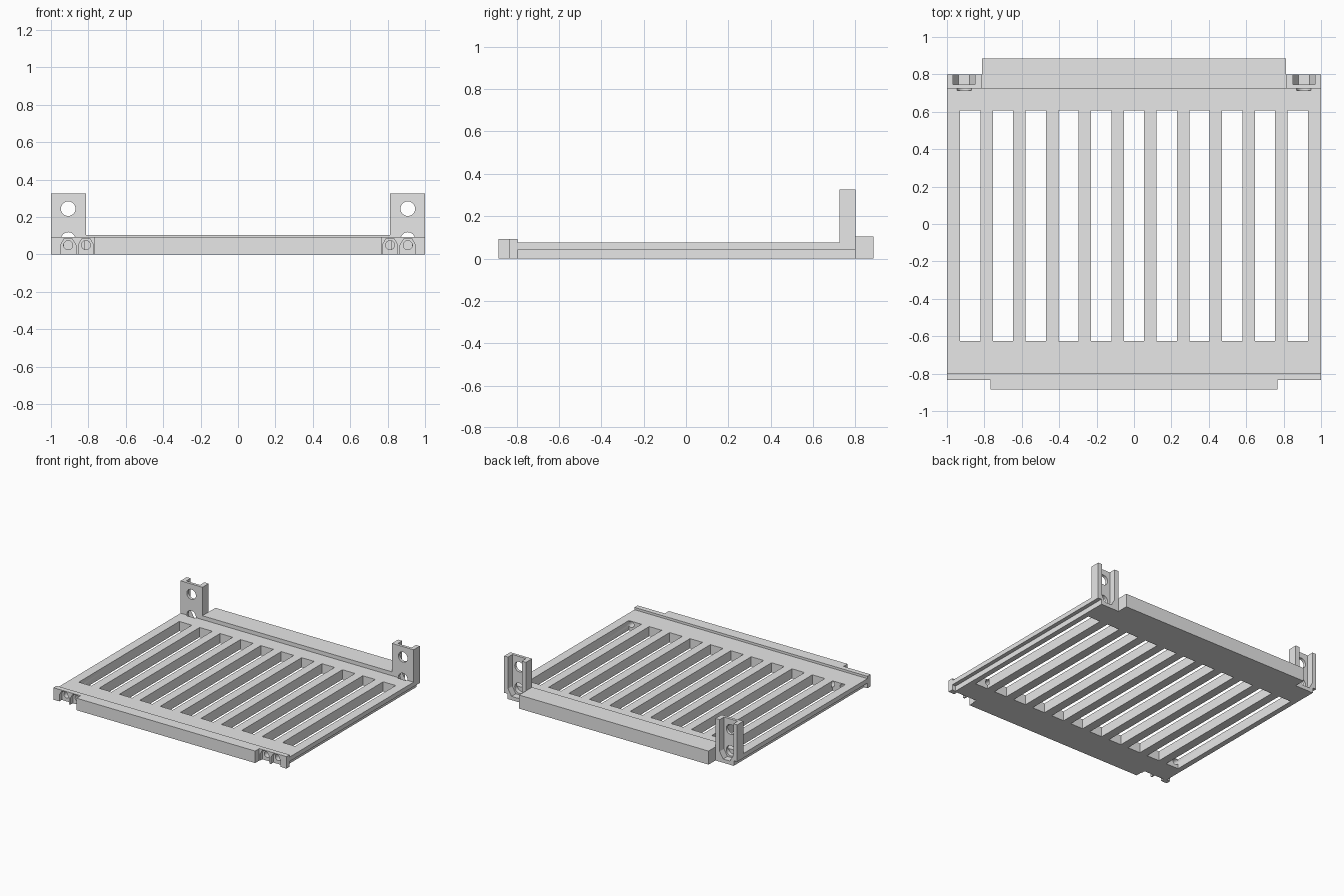
import bpy, bmesh, math
from mathutils import Vector

cube = bpy.data.objects.get("Cube")
if cube:
    bpy.data.objects.remove(cube, do_unlink=True)

GREY = (0.8, 0.8, 0.8, 1.0)
mat = bpy.data.materials.new("plain grey")
mat.use_nodes = True
mat.diffuse_color = GREY
mat.node_tree.nodes["Principled BSDF"].inputs["Base Color"].default_value = GREY


def prism(name, points, axis, start, end):
    """Extrude a closed profile along x (profile in y,z) or y (profile in x,z)."""
    place = (lambda p, d: Vector((d, *p))) if axis == "x" else (lambda p, d: Vector((p[0], d, p[1])))
    bm = bmesh.new()
    face = bm.faces.new([bm.verts.new(place(p, start)) for p in points])
    moved = bmesh.ops.extrude_face_region(bm, geom=[face])["geom"]
    offset = place((0, 0), end - start)
    bmesh.ops.translate(bm, vec=offset, verts=[g for g in moved if isinstance(g, bmesh.types.BMVert)])
    bmesh.ops.recalc_face_normals(bm, faces=bm.faces)
    mesh = bpy.data.meshes.new(name)
    bm.to_mesh(mesh)
    bm.free()
    mesh.materials.append(mat)
    obj = bpy.data.objects.new(name, mesh)
    bpy.context.collection.objects.link(obj)
    return obj


def box(name, x0, x1, y0, y1, z0, z1):
    return prism(name, [(x0, z0), (x1, z0), (x1, z1), (x0, z1)], "y", y0, y1)


def hole(x, z, radius, y0, y1, sides=32):
    ring = [2 * math.pi * i / sides for i in range(sides)]
    return prism("hole_cutter", [(x + radius * math.cos(a), z + radius * math.sin(a)) for a in ring], "y", y0, y1)


def nut_pocket(x, z, radius, open_z, y0, y1):
    """Half hexagon with a flat end, open straight up or down to open_z."""
    s = 1 if open_z < z else -1
    flat = z + s * radius * math.sin(math.pi / 3)
    half = [(-radius, open_z), (-radius, z), (-radius / 2, flat)]
    pts = [(x + dx, h) for dx, h in half] + [(x - dx, h) for dx, h in reversed(half)]
    return prism("nut_cutter", pts, "y", y0, y1)


def cut(obj, cutters):
    for c in cutters:
        c.hide_render = True
        mod = obj.modifiers.new("cut", "BOOLEAN")
        mod.operation, mod.solver, mod.object = "DIFFERENCE", "EXACT", c
    bpy.context.view_layer.update()
    evaluated = obj.evaluated_get(bpy.context.evaluated_depsgraph_get())
    mesh = bpy.data.meshes.new_from_object(evaluated)
    obj.modifiers.clear()
    obj.data = mesh


# Main levels
PLATE, LIP, FLANGE, POST = 0.075, 0.093, 0.105, 0.326
FRONT, BACK, STEP = -0.796, 0.80, 0.725
INNER, HOLE_X = 0.813, 0.908

# Slotted tray with a rebate under both side edges
side = [(0.97, 0), (0.97, 0.04), (1, 0.04), (1, PLATE)]
tray = prism("slotted_tray", side + [(-x, z) for x, z in reversed(side)], "y", FRONT, BACK)

# Front lip with a thicker middle
front_lip = box("front_lip", -1, 1, -0.835, FRONT, 0, LIP)
lip_pad = box("front_lip_pad", -0.767, 0.767, -0.885, -0.835, 0, LIP)

# Raised back flange resting on the tray edge
flange = prism("back_flange", [(BACK, 0), (0.885, 0), (0.885, FLANGE), (STEP, FLANGE),
                               (STEP, PLATE), (BACK, PLATE)], "x", -INNER, INNER)

# Mounting posts at the back corners
posts = [box(name, min(s, s * INNER), max(s, s * INNER), STEP, BACK, PLATE, POST)
         for name, s in (("left_post", 1), ("right_post", -1))]

# Ventilation slots
slots = [box("slot_cutter", 0.175 * i - 0.054, 0.175 * i + 0.054, -0.626, 0.607, -0.1, 0.2)
         for i in range(-5, 6)]

# Screw holes and nut pockets, mirrored left and right
post_cuts, lip_cuts = [], []
for s in (1, -1):
    x = s * HOLE_X
    post_cuts += [hole(x, 0.245, 0.039, 0.715, 0.77), hole(x, 0.08, 0.039, 0.715, 0.77),
                  nut_pocket(x, 0.08, 0.059, 0.5, 0.747, 0.9)]
    for hx in (x, s * 0.813):
        lip_cuts += [hole(hx, 0.05, 0.024, -0.9, -0.61),
                     nut_pocket(hx, 0.05, 0.041, -0.1, -0.9, -0.805)]

cut(tray, slots + post_cuts + lip_cuts)
cut(front_lip, lip_cuts)
for post in posts:
    cut(post, post_cuts)
for c in slots + post_cuts + lip_cuts:
    bpy.data.objects.remove(c, do_unlink=True)

# Smooth the round holes, keep everything else crisp
bpy.ops.object.select_all(action="DESELECT")
for obj in [tray, front_lip, lip_pad, flange] + posts:
    obj.select_set(True)
bpy.context.view_layer.objects.active = tray
bpy.ops.object.shade_smooth_by_angle(angle=math.radians(30))
